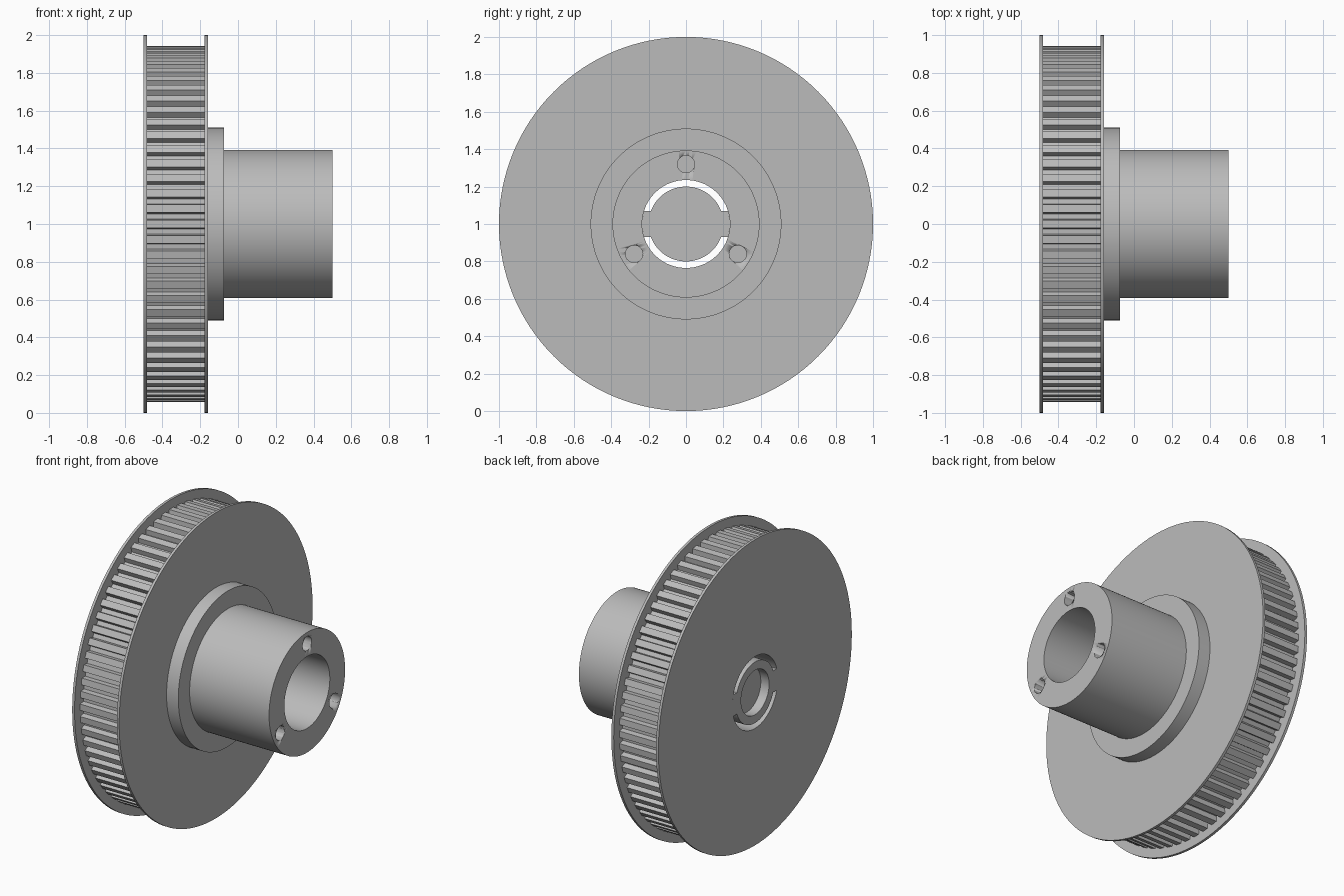
import bpy
import bmesh
from math import sin, cos, pi, sqrt, radians

cube = bpy.data.objects.get("Cube")
if cube:
    bpy.data.objects.remove(cube)

grey = bpy.data.materials.new("machined grey")
grey.use_nodes = True
grey.diffuse_color = (0.5, 0.5, 0.5, 1)
grey.node_tree.nodes["Principled BSDF"].inputs["Base Color"].default_value = (0.5, 0.5, 0.5, 1)

AXIS_Z = 1.0
BORE = 0.235
CORE = 0.45
LEFT, RIGHT = -0.5, -0.16      # outer faces of the two flanges
SHEET = 0.017                  # flange thickness
TEETH = 72


def loft(name, loops, closed=True):
    """Skin a list of equal point loops; either join last to first or cap the ends."""
    bm = bmesh.new()
    rows = [[bm.verts.new(p) for p in loop] for loop in loops]
    n = len(rows[0])
    for k in range(len(rows) if closed else len(rows) - 1):
        a, b = rows[k], rows[(k + 1) % len(rows)]
        for i in range(n):
            j = (i + 1) % n
            bm.faces.new((a[i], a[j], b[j], b[i]))
    if not closed:
        bm.faces.new(rows[0])
        bm.faces.new(rows[-1])
    bmesh.ops.remove_doubles(bm, verts=bm.verts, dist=1e-5)
    bmesh.ops.recalc_face_normals(bm, faces=bm.faces)
    mesh = bpy.data.meshes.new(name)
    bm.to_mesh(mesh)
    bm.free()
    mesh.materials.append(grey)
    ob = bpy.data.objects.new(name, mesh)
    bpy.context.collection.objects.link(ob)
    bpy.ops.object.select_all(action="DESELECT")
    ob.select_set(True)
    bpy.context.view_layer.objects.active = ob
    bpy.ops.object.shade_smooth_by_angle(angle=radians(25))
    return ob


def polar(x, r, a, y=0.0, z=AXIS_Z):
    return (x, y + r * cos(a), z + r * sin(a))


def circle(x, r, n=128, y=0.0, z=AXIS_Z):
    return [polar(x, r, 2 * pi * i / n, y, z) for i in range(n)]


def lathe(name, profile):
    return loft(name, [circle(x, r) for x, r in profile])


# Flanges
def flange(name, x, inner):
    lathe(name, [(x, inner), (x, 1), (x + SHEET, 1), (x + SHEET, inner)])


flange("left_flange", LEFT, BORE)
flange("right_flange", RIGHT - SHEET, CORE)

# Toothed ring: each tooth is a land with sloping flanks and a flat groove
TIP, ROOT = 0.942, 0.908
pitch = 2 * pi / TEETH
steps = [(-0.25, TIP), (0.25, TIP), (0.33, ROOT), (0.67, ROOT)]
outline = [(r, pi / 2 + (t + s) * pitch) for t in range(TEETH) for s, r in steps]
x1, x2 = LEFT + SHEET, RIGHT - SHEET
loft("toothed_ring", [
    [polar(x1, r, a) for r, a in outline],
    [polar(x2, r, a) for r, a in outline],
    [polar(x2, CORE, a) for r, a in outline],
    [polar(x1, CORE, a) for r, a in outline]])

# Hub with collar and bore
hub = lathe("hub", [
    (x1, BORE), (x1, CORE), (RIGHT, CORE), (RIGHT, 0.51), (-0.075, 0.51),
    (-0.075, 0.393), (0.5, 0.393), (0.5, BORE)])

# Three blind screw holes in the end of the hub
for k in range(3):
    a = pi / 2 + k * 2 * pi / 3
    y, z = 0.32 * cos(a), AXIS_Z + 0.32 * sin(a)
    cutter = loft("hole_cutter", [circle(x, 0.046, 32, y, z) for x in (0.25, 0.6)], closed=False)
    cutter.hide_render = True
    cutter.hide_set(True)
    cutter.display_type = "WIRE"
    cut = hub.modifiers.new("screw hole", "BOOLEAN")
    cut.object = cutter
    cut.operation = "DIFFERENCE"
    cut.solver = "EXACT"

# Apply the cuts and drop the cutters
bpy.context.view_layer.update()
cut_mesh = bpy.data.meshes.new_from_object(hub.evaluated_get(bpy.context.evaluated_depsgraph_get()))
hub.modifiers.clear()
hub.data = cut_mesh
for ob in [o for o in bpy.data.objects if o.name.startswith("hole_cutter")]:
    bpy.data.objects.remove(ob)

# Recessed centre plug closing the bore
PLUG, BACK, FLOOR = 0.2, -0.4, -0.44
lathe("centre_plug", [
    (LEFT, 0.145), (LEFT, PLUG), (BACK, PLUG), (BACK, 0),
    (FLOOR, 0), (FLOOR, 0.145)])

# Two bridges holding the plug, leaving a curved slot above and below
heights = [-0.07 + 0.14 * i / 8 for i in range(9)]
for side, name in ((1, "back_bridge"), (-1, "front_bridge")):
    section = [(sqrt(BORE ** 2 - h * h), h) for h in heights]
    section += [(sqrt(PLUG ** 2 - h * h), h) for h in reversed(heights)]
    loft(name, [[(x, side * y, AXIS_Z + h) for y, h in section] for x in (LEFT, BACK)], closed=False)
